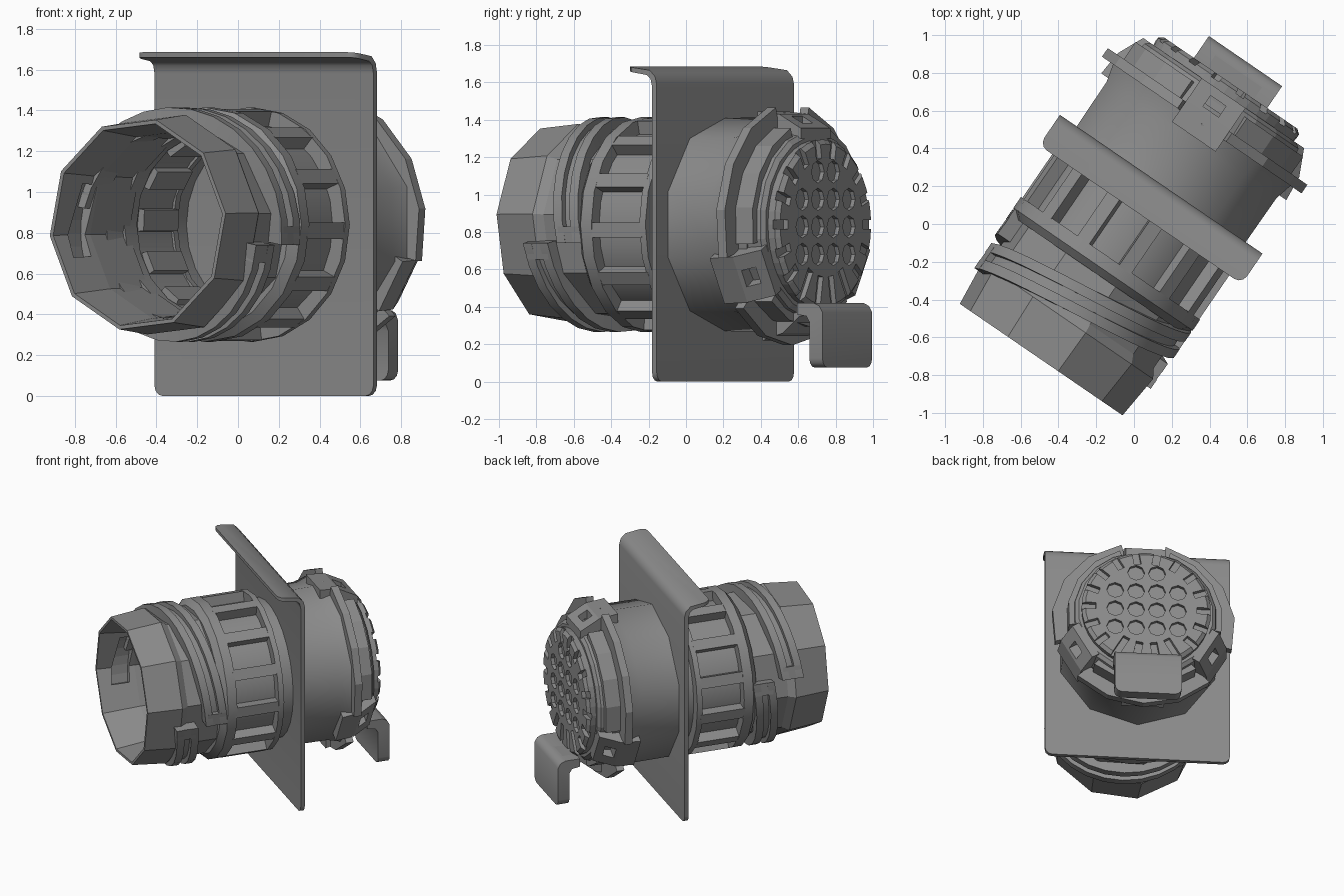
import bpy, bmesh
from math import sin, cos, radians
from mathutils import Matrix, Vector

if "Cube" in bpy.data.objects:
    bpy.data.objects.remove(bpy.data.objects["Cube"])

grey = bpy.data.materials.new("mid_grey")
grey.use_nodes = True
grey.diffuse_color = (0.26, 0.26, 0.26, 1)
grey.node_tree.nodes["Principled BSDF"].inputs["Base Color"].default_value = (0.26, 0.26, 0.26, 1)

# Local frame: X across, Y along the barrel axis, Z up
FRAME = Matrix.Translation((0, 0, 0.84)) @ Matrix.Rotation(radians(-34.4), 4, "Z")


def finish(name, bm, smooth=0):
    bmesh.ops.recalc_face_normals(bm, faces=bm.faces)
    mesh = bpy.data.meshes.new(name)
    bm.to_mesh(mesh)
    bm.free()
    mesh.materials.append(grey)
    ob = bpy.data.objects.new(name, mesh)
    bpy.context.collection.objects.link(ob)
    ob.matrix_world = FRAME
    if smooth:
        bpy.ops.object.select_all(action="DESELECT")
        ob.select_set(True)
        bpy.context.view_layer.objects.active = ob
        bpy.ops.object.shade_smooth_by_angle(angle=radians(smooth))
    return ob


def polar(r, t, a):
    return Vector((r * cos(radians(t)), a, r * sin(radians(t))))


def lathe(name, profile, sides, phase=0, smooth=0):
    """Closed (radius, along) profile turned about the axis."""
    bm = bmesh.new()
    rings = [[bm.verts.new(polar(r, phase + 360 * i / sides, a)) for r, a in profile]
             for i in range(sides)]
    n = len(profile)
    for i in range(sides):
        p, q = rings[i], rings[(i + 1) % sides]
        for j in range(n):
            k = (j + 1) % n
            if profile[j][0] + profile[k][0] > 0:
                bm.faces.new((p[j], p[k], q[k], q[j]))
    bmesh.ops.remove_doubles(bm, verts=bm.verts, dist=0.0001)
    return finish(name, bm, smooth)


def add_band(bm, r0, r1, t0, t1, steps, span0, span1=None):
    """Arc block whose span along the axis drifts from span0 to span1."""
    span1 = span1 or span0
    rows = []
    for i in range(steps + 1):
        f = i / steps
        t = t0 + (t1 - t0) * f
        a0, a1 = (s + (e - s) * f for s, e in zip(span0, span1))
        rows.append([bm.verts.new(polar(r, t, a)) for r, a in
                     ((r0, a0), (r1, a0), (r1, a1), (r0, a1))])
    for p, q in zip(rows, rows[1:]):
        for j in range(4):
            k = (j + 1) % 4
            bm.faces.new((p[j], p[k], q[k], q[j]))
    bm.faces.new(rows[0])
    bm.faces.new(rows[-1][::-1])


def add_box(bm, lo, hi, turn=0):
    """Box given by corners, turned about the axis."""
    lo, hi = Vector(lo), Vector(hi)
    m = Matrix.Rotation(radians(-turn), 4, "Y") @ Matrix.Translation((lo + hi) / 2) \
        @ Matrix.Diagonal((*(hi - lo), 1))
    bmesh.ops.create_cube(bm, size=1, matrix=m)


def extrude(bm, section, half, turn=0):
    """(along, up) outline extruded across the axis, turned about the axis."""
    m = Matrix.Rotation(radians(-turn), 4, "Y")
    ends = [[bm.verts.new(m @ Vector((s * half, a, z))) for a, z in section] for s in (-1, 1)]
    n = len(section)
    for j in range(n):
        k = (j + 1) % n
        bm.faces.new((ends[0][j], ends[0][k], ends[1][k], ends[1][j]))
    bm.faces.new(ends[0])
    bm.faces.new(ends[1][::-1])


def cut(ob, cutter):
    mod = ob.modifiers.new("cut", "BOOLEAN")
    mod.operation, mod.solver, mod.object = "DIFFERENCE", "EXACT", cutter
    bpy.context.view_layer.objects.active = ob
    bpy.ops.object.modifier_apply(modifier=mod.name)
    bpy.data.objects.remove(cutter)


# Mounting plate with a folded top lip and rounded corners
bm = bmesh.new()
extrude(bm, [(.255, -.84), (.255, .75), (.245, .79), (.21, .825), (.06, .845), (.06, .82),
             (.19, .80), (.215, .78), (.225, .74), (.225, -.84)], .65)
corners = [e for e in bm.edges if abs(e.verts[0].co.x - e.verts[1].co.x) < .01 and
           (all(v.co.z < -.83 for v in e.verts) or all(v.co.y < .07 for v in e.verts))]
bmesh.ops.bevel(bm, geom=corners, offset=.05, segments=3, affect="EDGES", profile=.5)
finish("mounting_plate", bm, 40)

# Front sleeve, a thin ten-sided tapered tube with slanted inner grooves
sleeve = lathe("front_sleeve", [(.525, -.87), (.55, -.62), (.52, -.57), (.52, -.28),
                                (.46, -.28), (.47, -.6), (.505, -.87)], 10, 6)
bm = bmesh.new()
for t in (35, 155, 275):
    add_band(bm, .38, .50, t, t + 45, 6, (-.72, -.61), (-.78, -.65))
cut(sleeve, finish("groove_cutter", bm))

# Two helical cam ridges, each a pair of rails with closed ends
bm = bmesh.new()
START, END, SWEEP = -.37, -.59, 180
for t in (-10, 170):
    for lo, hi in ((-.08, -.025), (.025, .08)):
        add_band(bm, .46, .575, t, t + SWEEP, 14, (START + lo, START + hi), (END + lo, END + hi))
    for f, s in ((0, START), (SWEEP - 9, END)):
        add_band(bm, .46, .573, t + f, t + f + 9, 1, (s - .07, s + .07))
    add_band(bm, .46, .54, t, t + SWEEP, 14, (START - .04, START + .04), (END - .04, END + .04))
finish("cam_ridges", bm, 35)

# Grip ring: two rims, a recessed floor and ribs between the pockets
lathe("grip_front_rim", [(.45, -.33), (.53, -.33), (.575, -.29), (.575, -.22), (.45, -.22)], 20, 0, 30)
lathe("grip_rear_rim", [(.45, .09), (.575, .09), (.575, .13), (.45, .13)], 20, 0, 30)
lathe("grip_floor", [(.46, -.24), (.50, -.24), (.50, .24), (.46, .24)], 26, 0, 30)
bm = bmesh.new()
RIBS = 13
for i in range(RIBS):
    t = 360 * i / RIBS - 3
    add_band(bm, .46, .57, t - 4, t + 4, 1, (-.23, .10))
    add_band(bm, .425, .465, t + 7, t + 21, 1, (-.20, .10))
finish("grip_ribs", bm)

# Rear barrel, flaring toward the back
lathe("rear_barrel", [(0, .25), (.57, .25), (.573, .54), (.60, .64), (.53, .66),
                      (.53, .74), (0, .74)], 10, 18, 40)
lathe("rear_collar", [(0, .68), (.52, .68), (.50, .82), (.475, .84), (0, .84)], 20, 9)

# Flange pieces between the clips
bm = bmesh.new()
for t0, t1 in ((-16, 76), (104, 196), (224, 316)):
    add_band(bm, .53, .645, t0, t1, 4, (.635, .69))
    add_band(bm, .48, .545, t0 + 5, t1 - 5, 4, (.68, .80))
finish("rear_flange", bm)

# Three sloping clips around the collar, each with a window
bm, holes = bmesh.new(), bmesh.new()
for turn in (0, 120, 240):
    extrude(bm, [(.56, .54), (.56, .605), (.70, .59), (.84, .515), (.84, .46)], .14, turn)
    add_box(holes, (-.05, .72, .50), (.05, .79, .70), turn)
cut(finish("window_clips", bm), finish("window_cutter", holes))

# Perforated end grille with radial slots around its rim, longer at the bottom
grille = lathe("end_grille", [(0, .83), (.45, .83), (.455, .885), (.43, .905), (0, .905)], 40)
bm = bmesh.new()
PITCH, HOLE = .147, .06
for row, count in ((2, 2), (1, 4), (0, 4), (-1, 4)):
    for col in range(count):
        x, z = (col - (count - 1) / 2) * PITCH, row * PITCH - .012
        m = Matrix.Translation((x, .91, z)) @ Matrix.Rotation(radians(90), 4, "X")
        bmesh.ops.create_cone(bm, cap_ends=True, segments=8, radius1=HOLE,
                              radius2=HOLE, depth=.06, matrix=m)
SLOTS = 18
for i in range(SLOTS):
    turn = 360 * i / SLOTS + 10
    inner = .28 if abs(turn - 180) < 40 else .355
    add_box(bm, (-.025, .875, inner), (.025, .95, .50), turn)
cut(grille, finish("grille_cutter", bm))

# Release lever: bent arm and pull tab
bm = bmesh.new()
extrude(bm, [(.60, -.53), (.70, -.50), (.82, -.42), (.98, -.42), (.98, -.49), (.84, -.49),
             (.73, -.58), (.60, -.62)], .15)
finish("lever_arm", bm)
bm = bmesh.new()
extrude(bm, [(.88, -.42), (.99, -.42), (1.025, -.435), (1.045, -.47), (1.045, -.765),
             (.96, -.765), (.96, -.52), (.94, -.49), (.88, -.48)], .235)
corners = [e for e in bm.edges if abs(e.verts[0].co.x - e.verts[1].co.x) < .01
           and all(v.co.z < -.75 for v in e.verts)]
bmesh.ops.bevel(bm, geom=corners, offset=.05, segments=3, affect="EDGES", profile=.5)
finish("lever_tab", bm, 40)
